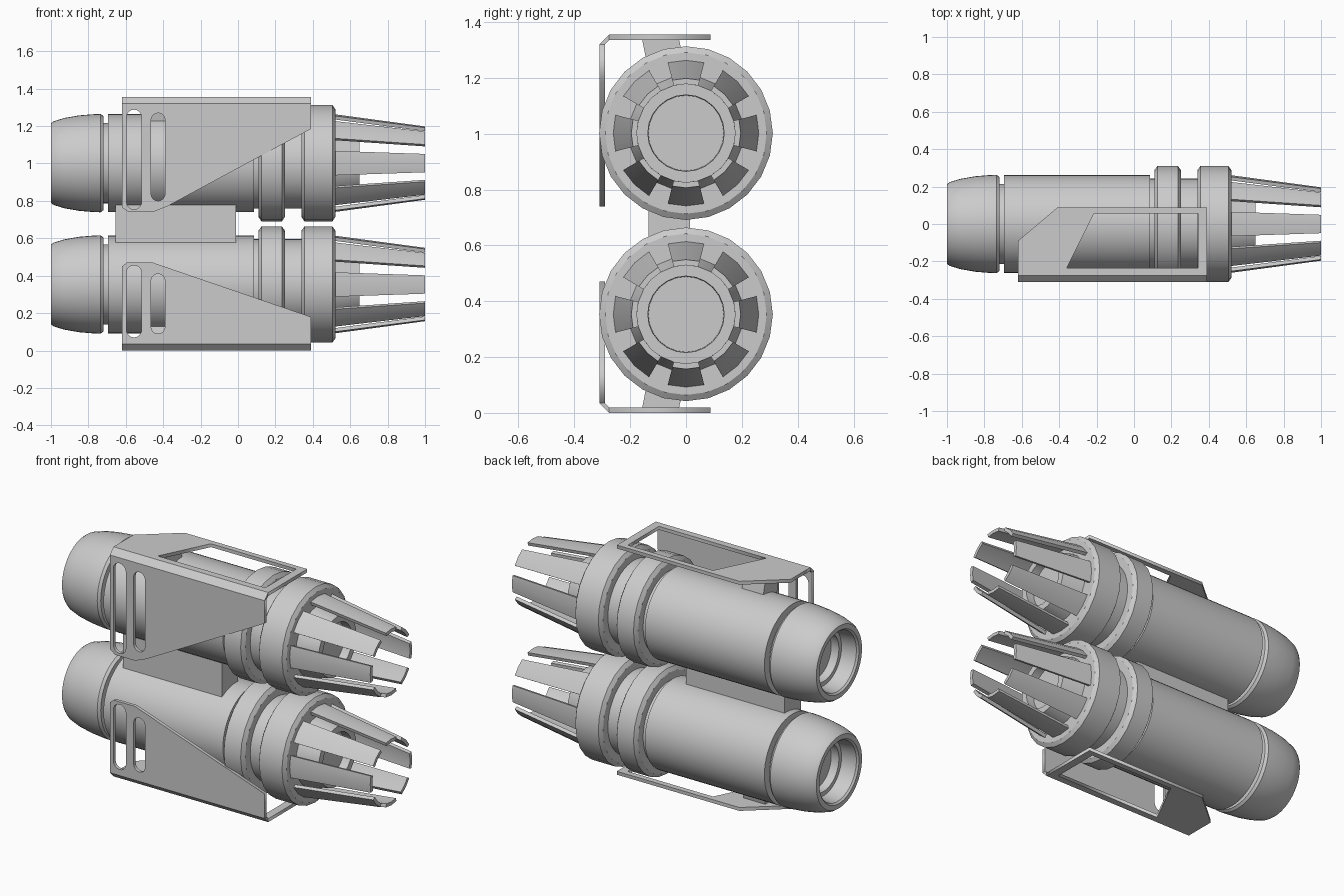
import bpy, bmesh, math
from mathutils import Vector

if "Cube" in bpy.data.objects:
    bpy.data.objects.remove(bpy.data.objects["Cube"])

AXES = {"lower": 0.353, "upper": 1.002}
TOP = 1.355


def mesh_object(name, bm, smooth=False):
    bmesh.ops.recalc_face_normals(bm, faces=bm.faces)
    me = bpy.data.meshes.new(name)
    bm.to_mesh(me)
    bm.free()
    ob = bpy.data.objects.new(name, me)
    bpy.context.collection.objects.link(ob)
    if smooth:
        bpy.ops.object.select_all(action='DESELECT')
        ob.select_set(True)
        bpy.context.view_layer.objects.active = ob
        bpy.ops.object.shade_smooth_by_angle(angle=math.radians(28))
    return ob


def lathe(name, profile, z, sides):
    """Revolve an (x, radius) profile around the x axis at height z."""
    bm = bmesh.new()
    rings = []
    for x, r in profile:
        if r == 0:
            rings.append([bm.verts.new((x, 0, z))] * sides)
        else:
            rings.append([bm.verts.new((x, r * math.sin(t), z + r * math.cos(t)))
                          for t in (2 * math.pi * i / sides for i in range(sides))])
    for a, b in zip(rings, rings[1:]):
        for i in range(sides):
            j = (i + 1) % sides
            bm.faces.new(list(dict.fromkeys((a[i], a[j], b[j], b[i]))))
    return mesh_object(name, bm, True)


def prism(name, section, x0, x1):
    """Extrude a (y, z) cross-section from x0 to x1."""
    bm = bmesh.new()
    f = bm.faces.new([bm.verts.new((x0, y, z)) for y, z in section])
    g = bmesh.ops.extrude_face_region(bm, geom=[f])["geom"]
    bmesh.ops.translate(bm, vec=(x1 - x0, 0, 0),
                        verts=[v for v in g if isinstance(v, bmesh.types.BMVert)])
    return mesh_object(name, bm)


def plate(name, loops, thickness, location, rotation=(0, 0, 0)):
    """Flat plate: the first loop is the outline, the rest are holes."""
    cu = bpy.data.curves.new(name, 'CURVE')
    cu.dimensions = '2D'
    cu.fill_mode = 'BOTH'
    cu.extrude = thickness / 2
    for loop in loops:
        sp = cu.splines.new('POLY')
        sp.points.add(len(loop) - 1)
        for p, (x, y) in zip(sp.points, loop):
            p.co = (x, y, 0, 1)
        sp.use_cyclic_u = True
    ob = bpy.data.objects.new(name, cu)
    bpy.context.collection.objects.link(ob)
    ob.location, ob.rotation_euler = location, rotation
    bpy.ops.object.select_all(action='DESELECT')
    ob.select_set(True)
    bpy.context.view_layer.objects.active = ob
    bpy.ops.object.convert(target='MESH')
    return ob


def slot(x0, x1, z0, z1, n=8):
    r, c = (x1 - x0) / 2, (x0 + x1) / 2
    top = [(c + r * math.cos(math.pi * i / n), z1 - r + r * math.sin(math.pi * i / n)) for i in range(n + 1)]
    bottom = [(c - r * math.cos(math.pi * i / n), z0 + r - r * math.sin(math.pi * i / n)) for i in range(n + 1)]
    return top + bottom


def prongs(name, z):
    """Eight tapered curved fingers around the muzzle."""
    bm = bmesh.new()
    for k in range(8):
        rows = []
        for x, ro, ri in ((0.48, 0.266, 0.246), (1.0, 0.196, 0.176)):
            angles = [math.radians(45 * k + d) for d in (-14.5, 0, 14.5)]
            pts = [(ro, t) for t in angles] + [(ri, t) for t in reversed(angles)]
            rows.append([bm.verts.new((x, r * math.sin(t), z + r * math.cos(t))) for r, t in pts])
        a, b = rows
        for i in range(6):
            j = (i + 1) % 6
            bm.faces.new((a[i], a[j], b[j], b[i]))
        for row in rows:
            bm.faces.new((row[0], row[1], row[4], row[5]))
            bm.faces.new((row[1], row[2], row[3], row[4]))
    return mesh_object(name, bm, True)


def band(x0, x1, r, c=0.022):
    return [(x0, 0.24), (x0, r - c), (x0 + c * 0.7, r), (x1 - c * 0.7, r), (x1, r - c)]


# Barrels
for side, z in AXES.items():
    lathe(side + "_barrel", [
        (-0.85, 0), (-0.85, 0.14), (-0.90, 0.14), (-0.90, 0.165), (-0.99, 0.175),
        (-1.0, 0.185), (-1.0, 0.213), (-0.985, 0.224), (-0.93, 0.241), (-0.85, 0.255),
        (-0.78, 0.261), (-0.735, 0.263), (-0.72, 0.252), (-0.72, 0.215), (-0.695, 0.215),
        (-0.695, 0.262), (0.085, 0.262), (0.085, 0.243), (0.36, 0.243), (0.36, 0)], z, 48)
    lathe(side + "_rear_collar", band(0.11, 0.25, 0.311) + [(0.25, 0.24), (0.11, 0.24)], z, 24)
    # Front collar with tapered inner nozzle
    lathe(side + "_front_collar", band(0.34, 0.52, 0.311) + [
        (0.52, 0.205), (0.65, 0.176), (0.65, 0.137), (0.60, 0.135), (0.60, 0)], z, 24)
    prongs(side + "_prongs", z)

# Block joining the barrels
prism("joining_block", [(-0.135, 0.57), (0.015, 0.57), (0.015, 0.785), (-0.135, 0.785)], -0.655, -0.01)

# Brackets: slotted side plate, chamfer strip, windowed flat plate, mounting post
side_loops = {
    "upper": [[(-0.62, 1.32), (-0.62, 0.765), (-0.585, 0.74), (-0.455, 0.74), (-0.38, 0.77),
               (0.39, 1.185), (0.39, 1.32)],
              slot(-0.597, -0.515, 0.755, 1.288), slot(-0.465, -0.39, 0.80, 1.27)],
    "lower": [[(-0.62, 0.035), (-0.62, 0.45), (-0.595, 0.47), (-0.455, 0.47), (0.39, 0.18), (0.39, 0.035)],
              slot(-0.597, -0.515, 0.07, 0.455), slot(-0.465, -0.39, 0.09, 0.41)],
}
flat_loops = [[(-0.62, -0.275), (-0.62, -0.09), (-0.41, 0.088), (0.39, 0.088), (0.39, -0.275)],
              [(-0.36, -0.235), (-0.215, 0.055), (0.342, 0.055), (0.342, -0.235)]]
for side in AXES:
    def h(z):
        return z if side == "upper" else TOP - z
    plate(side + "_side_plate", side_loops[side], 0.02, (0, -0.30, 0), (math.pi / 2, 0, 0))
    plate(side + "_flat_plate", flat_loops, 0.02, (0, 0, h(TOP - 0.01)))
    prism(side + "_chamfer_strip", [(y, h(z)) for y, z in (
        (-0.31, 1.32), (-0.275, TOP), (-0.275, 1.335), (-0.29, 1.32))], -0.62, 0.39)
    prism(side + "_bracket_post", [(y, h(z)) for y, z in (
        (-0.157, 1.337), (-0.025, 1.337), (0.0, 1.23), (-0.13, 1.20))], -0.50, -0.36)
